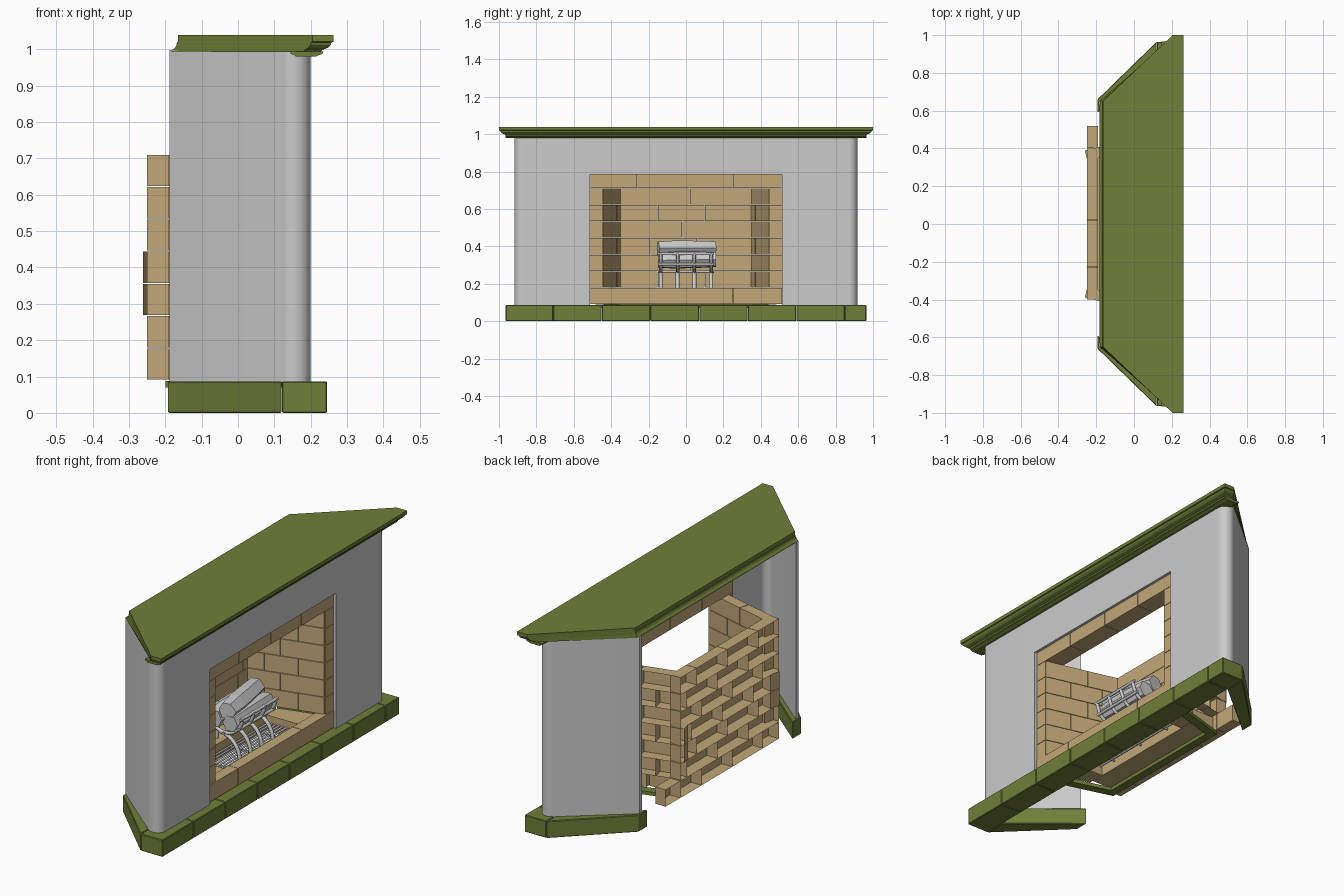
import bpy, bmesh, math, random
from mathutils import Vector

if "Cube" in bpy.data.objects:
    bpy.data.objects.remove(bpy.data.objects["Cube"])
random.seed(4)


def material(name, col):
    m = bpy.data.materials.new(name)
    m.diffuse_color = (*col, 1)
    m.use_nodes = True
    m.node_tree.nodes["Principled BSDF"].inputs["Base Color"].default_value = m.diffuse_color
    return m


GREEN = material("green_stone", (0.16, 0.21, 0.04))
BRICK = material("tan_brick", (0.54, 0.39, 0.19))


def finish(name, bm, mat=None, bevel=0, smooth=False, closed=True):
    if closed:
        bmesh.ops.recalc_face_normals(bm, faces=bm.faces)
    me = bpy.data.meshes.new(name)
    bm.to_mesh(me)
    bm.free()
    ob = bpy.data.objects.new(name, me)
    bpy.context.collection.objects.link(ob)
    if mat:
        me.materials.append(mat)
    if bevel:
        b = ob.modifiers.new("bevel", "BEVEL")
        b.width, b.segments = bevel, 1
    if smooth:
        bpy.ops.object.select_all(action='DESELECT')
        bpy.context.view_layer.objects.active = ob
        ob.select_set(True)
        bpy.ops.object.shade_smooth_by_angle(angle=math.radians(35))
    return ob


def loft(bm, rings, skip=None):
    """Solid through rings of equal point count; skip leaves one side open."""
    vs = [[bm.verts.new(p) for p in r] for r in rings]
    n = len(vs[0])
    for a, b in zip(vs, vs[1:]):
        for i in range(n):
            if i != skip:
                bm.faces.new((a[i], a[(i + 1) % n], b[(i + 1) % n], b[i]))
    bm.faces.new(vs[0][::-1])
    bm.faces.new(vs[-1])


def prism(bm, pts, z0, z1, skip=None):
    loft(bm, [[(x, y, z) for x, y in pts] for z in (z0, z1)], skip)


def box(bm, x0, x1, y0, y1, z0, z1, skip=None):
    prism(bm, [(x0, y0), (x1, y0), (x1, y1), (x0, y1)], z0, z1, skip)


def slant_brick(bm, p, q, s0, s1, thick, z0, z1, open_back=False):
    """Brick along the line p-q from distance s0 to s1, thickened away from y=0."""
    p, q = Vector(p), Vector(q)
    d = (q - p).normalized()
    n = Vector((-d.y, d.x))
    if n.y * p.y < 0:
        n = -n
    a, b = p + d * s0, p + d * s1
    pts = [tuple(v) for v in (a, b, b + n * thick, a + n * thick)]
    if p.y > 0:     # keep counter-clockwise order; outer side stays index 2
        pts = [pts[1], pts[0], pts[3], pts[2]]
    prism(bm, pts, z0, z1, 2 if open_back else None)


def rod(name, path, r=0.006):
    cu = bpy.data.curves.new(name, 'CURVE')
    cu.dimensions = '3D'
    cu.bevel_depth, cu.bevel_resolution, cu.use_fill_caps = r, 1, True
    sp = cu.splines.new('POLY')
    sp.points.add(len(path) - 1)
    for pt, co in zip(sp.points, path):
        pt.co = (*co, 1)
    ob = bpy.data.objects.new(name, cu)
    bpy.context.collection.objects.link(ob)


# Plinth: row of front blocks and angled side returns
bm = bmesh.new()
joints = [-.965, -.71, -.45, -.19, .07, .33, .59, .85, .965]
for a, b in zip(joints, joints[1:]):
    box(bm, .121, .245, a + .001, b - .001, 0, .087)
for s in (1, -1):
    prism(bm, [(.12, .965 * s), (-.193, .66 * s), (-.193, .59 * s), (.12, .85 * s)], 0, .087)
finish("plinth", bm, GREEN, .003)

# Green rim below the firebox
bm = bmesh.new()
box(bm, -.197, -.155, -.38, .38, .07, .088)
for s in (1, -1):
    slant_brick(bm, (.13, .44 * s), (-.197, .345 * s), 0, .33, .045, .07, .088)
finish("firebox_base_rim", bm, GREEN)

# Grey casing: wall halves with rounded corners, and the panel over the opening
R, T, CY = .045, .015, .872
for s, nm in ((1, "casing_left"), (-1, "casing_right")):
    outer, inner = [(.2, .513)], [(.2 - T, .513)]
    for i in range(13):
        t = math.radians(127 * i / 12)
        o = Vector((math.cos(t), math.sin(t)))
        outer.append((.2 - R + R * o.x, CY + R * o.y))
        inner.append((.2 - R + (R - T) * o.x, CY + (R - T) * o.y))
    outer.append((-.188, .645))
    inner.append((-.188, .645 - T * 1.3))
    bm = bmesh.new()
    prism(bm, [(x, y * s) for x, y in outer + inner[::-1]], .085, .998)
    finish(nm, bm, smooth=True)
bm = bmesh.new()
box(bm, .2 - T, .2, -.513, .513, .783, .998)
finish("casing_top_panel", bm)


# Mantel shelf with moulded edge
def outline(i, z):
    half = [(.263 - i, 1 - i, z), (.205 - i * .7, 1 - i, z), (-.165 - i * .5, .65, z)]
    return half + [(x, -y, z) for x, y, z in half[::-1]]


bm = bmesh.new()
loft(bm, [outline(i, z) for i, z in ((.036, .993), (.032, .998), (.016, 1.004),
                                     (.008, 1.012), (.006, 1.019), (0, 1.021), (0, 1.039))])
finish("mantel_shelf", bm, GREEN)
bm = bmesh.new()
prof = [(.145, .994), (.145, .987), (.155, .985), (.158, .98), (.215, .98), (.222, .984),
        (.232, .987), (.235, .994)]
loft(bm, [[(x, y, z) for x, z in prof] for y in (-.965, .965)])
finish("mantel_bead", bm, GREEN)

# Firebox brickwork: bricks are open shells at the back
Z = [.09 + .0887 * i for i in range(8)]
G = .0012
bm = bmesh.new()
for c in range(7):
    z0, z1 = Z[c] + G, Z[c + 1] - G
    y = (-.52, -.40, -.48, -.44)[c % 4]
    while y < .36:
        e = min(y + .25, .40)
        a = max(y, -.40)
        if e - a > .02:
            box(bm, -.25, -.19, a + G, e - G, z0, z1, 3)
        y += .25
box(bm, -.248, -.19, .402, .52, Z[0] + G, Z[1] - G, 3)
finish("firebox_back_bricks", bm, BRICK, closed=False)

bm = bmesh.new()
for s in (1, -1):
    for c in range(1, 7):
        z0, z1 = Z[c] + G, Z[c + 1] - G
        end = .442 if c in (2, 3) else .40
        cuts = [0, .13, .30, end] if c % 2 else [0, .22, end]
        for a, b in zip(cuts, cuts[1:]):
            slant_brick(bm, (.18, .445 * s), (-.19, .35 * s), a + G, b - G, .055, z0, z1, True)
finish("firebox_side_bricks", bm, BRICK, closed=False)

# Brick surround: jambs, lintel and hearth edge
bm = bmesh.new()
for s in (1, -1):
    for c in range(1, 7):
        lo, hi = sorted((.447 * s, .512 * s))
        box(bm, .13 if c % 2 else .09, .186, lo, hi, Z[c] + G, Z[c + 1] - G)
for a, b in zip([-.512, -.26, 0, .25], [-.26, 0, .25, .512]):
    box(bm, .09, .186, a + G, b - G, Z[7] + G, .783)
for a, b in zip([-.512, -.27, .25], [-.27, .25, .512]):
    box(bm, .135, .19, a + G, b - G, Z[0] + G, Z[1] - G)
finish("brick_surround", bm, BRICK)

# Hearth floor around the ash pit
bm = bmesh.new()
box(bm, -.19, -.05, -.37, .37, .09, .172)
for s in (1, -1):
    prism(bm, [(.133, .44 * s), (-.048, .39 * s), (-.048, .3 * s), (.133, .3 * s)], .09, .172)
finish("hearth_floor", bm, BRICK)

# Ash grille in the pit
for i in range(9):
    x = -.035 + .02 * i
    rod("ash_grille_bar", [(x, -.30, .135), (x, .30, .135)], .005)
for y in (-.2, 0, .2):
    rod("ash_grille_cross_bar", [(-.045, y, .126), (.13, y, .126)], .005)

# Log basket: curved legs, cradle ribs and rails
for y in (-.135, -.045, .045, .135):
    leg = [(-.01 + .115 * math.sin(t), y, .14 + .125 * math.cos(t))
           for t in [math.pi / 2 * i / 8 for i in range(9)]]
    rod("basket_leg", leg, .01)
    rod("basket_back_leg", [(-.08, y, .29), (-.09, y, .175)], .009)
    rib = [(.02 + .10 * math.cos(t), y, .365 + .10 * math.sin(t))
           for t in [math.pi * (1 + i / 12) for i in range(13)]]
    rod("basket_rib", rib, .009)
for x, z in ((.12, .36), (.105, .305), (.02, .265), (-.08, .36)):
    rod("basket_rail", [(x, -.15, z), (x, .15, z)], .008)


# Rough-hewn logs
def log(name, a, b, r):
    a, b = Vector(a), Vector(b)
    rot = (b - a).to_track_quat('Z', 'Y')
    rad = [r * random.uniform(.85, 1.12) for _ in range(6)]
    rings = [[a.lerp(b, t) + rot @ Vector((q * f * math.cos(k * math.tau / 6),
                                           q * f * math.sin(k * math.tau / 6), 0))
              for k, q in enumerate(rad)] for t, f in ((0, .9), (.3, 1.05), (.75, 1), (1, .92))]
    bm = bmesh.new()
    loft(bm, rings)
    finish(name, bm)


log("front_log", (.06, -.15, .325), (.055, .16, .33), .052)
log("back_log", (-.03, -.15, .33), (-.025, .155, .335), .05)
log("top_log", (.04, -.15, .39), (-.01, .155, .39), .05)
